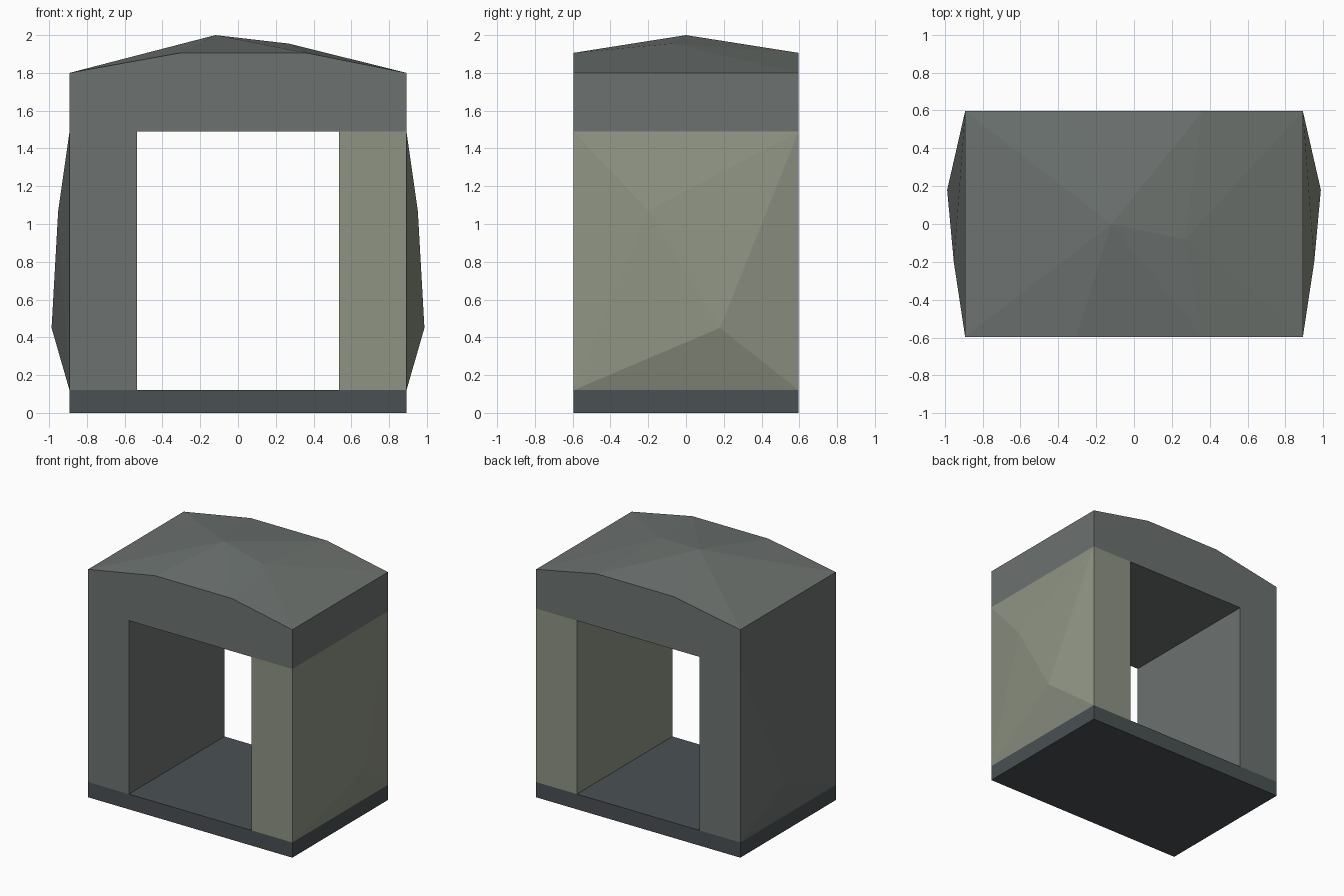
import bpy, bmesh

if "Cube" in bpy.data.objects:
    bpy.data.objects.remove(bpy.data.objects["Cube"])

HX, IX, HY = 0.892, 0.536, 0.596       # outer half width, opening half width, half depth
Z_BASE, Z_WALL, Z_EAVE = 0.12, 1.49, 1.80


def material(name, rgb):
    m = bpy.data.materials.new(name)
    m.diffuse_color = (*rgb, 1)
    m.use_nodes = True
    m.node_tree.nodes["Principled BSDF"].inputs["Base Color"].default_value = m.diffuse_color
    return m


def hull(name, points, mat):
    """Flat-shaded convex solid around the given points."""
    bm = bmesh.new()
    for p in points:
        bm.verts.new(p)
    bmesh.ops.convex_hull(bm, input=bm.verts[:])
    bmesh.ops.dissolve_limit(bm, angle_limit=0.002, verts=bm.verts[:], edges=bm.edges[:])
    bmesh.ops.recalc_face_normals(bm, faces=bm.faces[:])
    me = bpy.data.meshes.new(name)
    bm.to_mesh(me)
    bm.free()
    me.materials.append(mat)
    ob = bpy.data.objects.new(name, me)
    bpy.context.collection.objects.link(ob)
    return ob


def box(x0, x1, z0, z1):
    return [(x, y, z) for x in (x0, x1) for y in (-HY, HY) for z in (z0, z1)]


stone = material("grey_stone", (0.15, 0.17, 0.16))
dark = material("dark_stone", (0.068, 0.081, 0.086))
moss = material("pale_stone", (0.27, 0.295, 0.23))

# Floor slab
hull("floor_slab", box(-HX, HX, 0, Z_BASE), dark)

# Side walls with a rough two-point bulge on the outside
for name, s, mat in (("left_wall", -1, stone), ("right_wall", 1, moss)):
    bulge = [(s * 0.987, 0.18, 0.45), (s * 0.952, -0.20, 1.07)]
    hull(name, box(s * IX, s * HX, Z_BASE, Z_WALL) + bulge, mat)

# Roof slab with faceted, off-centre crown
crown = [(x, y, 1.906) for x in (-0.305, 0.362) for y in (-HY, HY)]
crown += [(-0.12, 0.0, 2.0), (0.27, -0.08, 1.955)]
hull("roof", box(-HX, HX, Z_WALL, Z_EAVE) + crown, stone)
